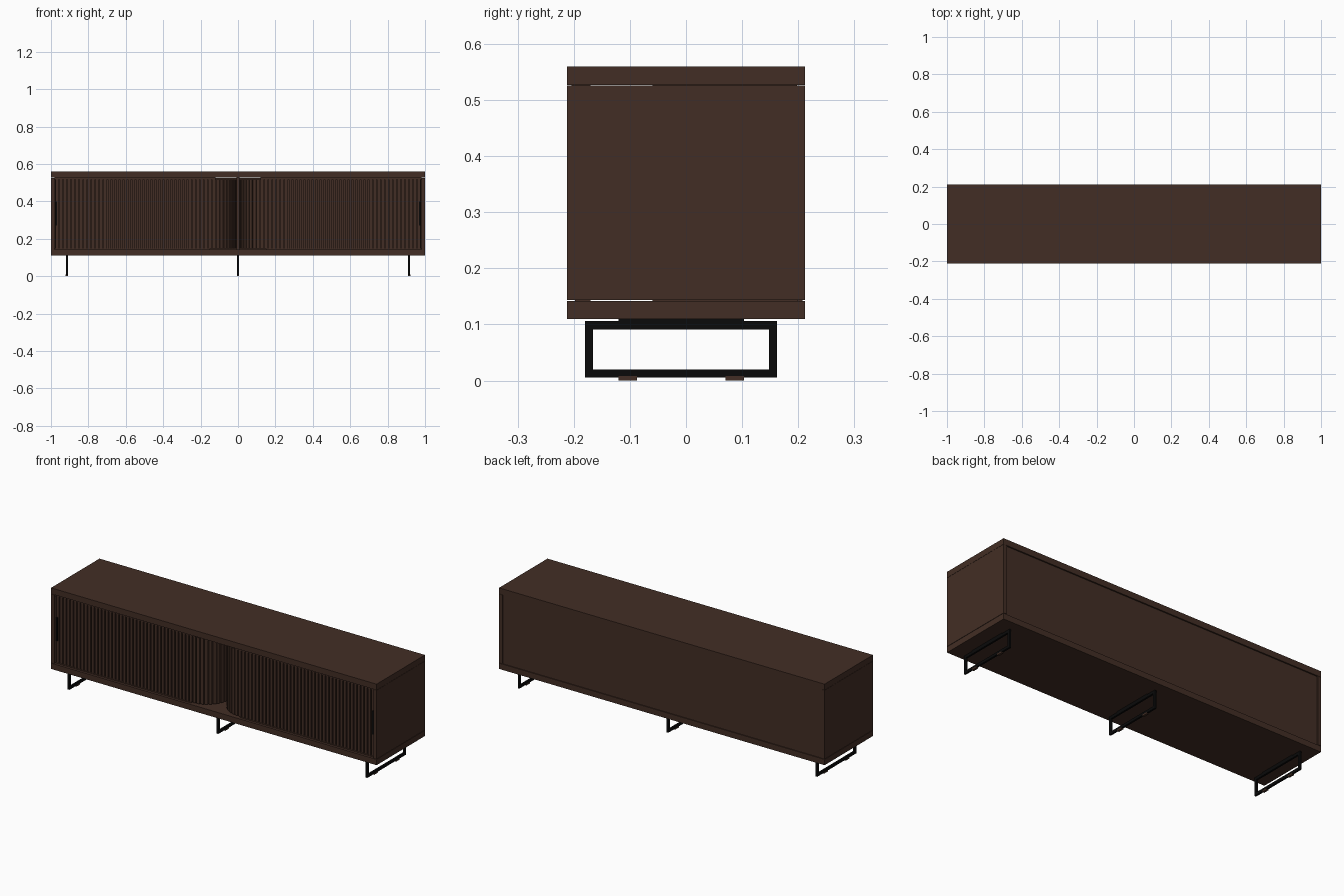
import bpy
import bmesh
import math
from mathutils import Matrix, Vector

if "Cube" in bpy.data.objects:
    bpy.data.objects.remove(bpy.data.objects["Cube"], do_unlink=True)


def make_material(name, color):
    mat = bpy.data.materials.new(name)
    mat.use_nodes = True
    mat.diffuse_color = color
    mat.node_tree.nodes["Principled BSDF"].inputs["Base Color"].default_value = color
    return mat


walnut = make_material("dark walnut", (0.055, 0.027, 0.018, 1))
black = make_material("black metal", (0.003, 0.003, 0.003, 1))


def add_box(bm, low, high):
    low, high = Vector(low), Vector(high)
    size = high - low
    bmesh.ops.create_cube(bm, size=1, matrix=Matrix.Translation((low + high) / 2) @ Matrix.Diagonal((*size, 1)))


def finish(name, bm, mat):
    bmesh.ops.recalc_face_normals(bm, faces=bm.faces)
    mesh = bpy.data.meshes.new(name)
    bm.to_mesh(mesh)
    bm.free()
    mesh.materials.append(mat)
    obj = bpy.data.objects.new(name, mesh)
    bpy.context.collection.objects.link(obj)
    return obj


def boxes(name, mat, *spans):
    bm = bmesh.new()
    for low, high in spans:
        add_box(bm, low, high)
    return finish(name, bm, mat)


# Carcass
D = 0.2125
FLOOR, CEIL = 0.142, 0.527
boxes("top_board", walnut, ((-1, -D, CEIL), (1, D, 0.56)))
boxes("bottom_board", walnut, ((-1, -D, 0.11), (1, D, FLOOR)))
boxes("back_panel", walnut, ((-0.98, D - 0.015, FLOOR), (0.98, D - 0.005, CEIL - 0.002)))
boxes("centre_divider", walnut, ((-0.008, -0.06, FLOOR), (0.008, D - 0.015, CEIL)))

# Sliding slatted doors that turn inwards around a curve at the centre
FRONT, RADIUS, OUTER, INNER = -0.2, 0.13, 0.978, 0.008
STRAIGHT = OUTER - INNER - RADIUS
ARC = RADIUS * math.pi / 2
LENGTH = STRAIGHT + ARC + 0.03


def door_point(s):
    """Position and turn angle at distance s from the outer end."""
    if s < STRAIGHT:
        return OUTER - s, FRONT, 0
    a = min((s - STRAIGHT) / RADIUS, math.pi / 2)
    extra = max(0, s - STRAIGHT - ARC)
    return (INNER + RADIUS * (1 - math.sin(a)),
            FRONT + RADIUS * (1 - math.cos(a)) + extra, a)


def slatted_door(name, side):
    bm = bmesh.new()
    count = 50
    pitch = LENGTH / count
    z0, z1 = 0.149, 0.516
    for i in range(count):
        x, y, a = door_point((i + 0.5) * pitch)
        turn = Matrix.Translation((x, y, (z0 + z1) / 2)) @ Matrix.Rotation(-a, 4, "Z")
        for width, depth, offset in ((pitch * 0.78, 0.01, 0.005), (pitch * 1.06, 0.004, 0.011)):
            bmesh.ops.create_cube(bm, size=1, matrix=turn @ Matrix.Translation((0, offset, 0))
                                  @ Matrix.Diagonal((width, depth, z1 - z0, 1)))
    bmesh.ops.scale(bm, vec=(side, 1, 1), verts=bm.verts)
    finish(name, bm, walnut)


for label, side in (("left", 1), ("right", -1)):
    def span(x0, x1, y0, y1, z0, z1):
        xs = sorted((side * x0, side * x1))
        return (xs[0], y0, z0), (xs[1], y1, z1)

    boxes(label + "_side_panel", walnut, span(0.98, 1, -D, D, FLOOR + 0.002, CEIL - 0.001))
    boxes(label + "_door_rails", walnut,
          span(0.12, 0.98, FRONT - 0.004, FRONT + 0.03, 0.518, CEIL),
          span(0.15, 0.98, FRONT + 0.002, FRONT + 0.03, FLOOR, 0.147))
    slatted_door(label + "_slatted_door", side)
    boxes(label + "_door_handle", black,
          span(0.967, 0.975, FRONT - 0.005, FRONT + 0.002, 0.27, 0.4))

# Metal sled legs with mounting plates and foot pads
for label, x in (("right", -0.915), ("middle", 0), ("left", 0.915)):
    x0, x1 = x - 0.005, x + 0.005
    boxes(label + "_leg_frame", black,
          ((x0, -0.18, 0.091), (x1, 0.162, 0.106)),
          ((x0, -0.18, 0.005), (x1, 0.162, 0.02)),
          ((x0, -0.18, 0.02), (x1, -0.166, 0.091)),
          ((x0, 0.148, 0.02), (x1, 0.162, 0.091)))
    boxes(label + "_leg_plate", black, ((x0, -0.12, 0.106), (x1, 0.103, 0.11)))
    boxes(label + "_foot_pads", walnut,
          ((x0 - 0.001, -0.12, 0), (x1 + 0.001, -0.087, 0.008)),
          ((x0 - 0.001, 0.07, 0), (x1 + 0.001, 0.103, 0.008)))
